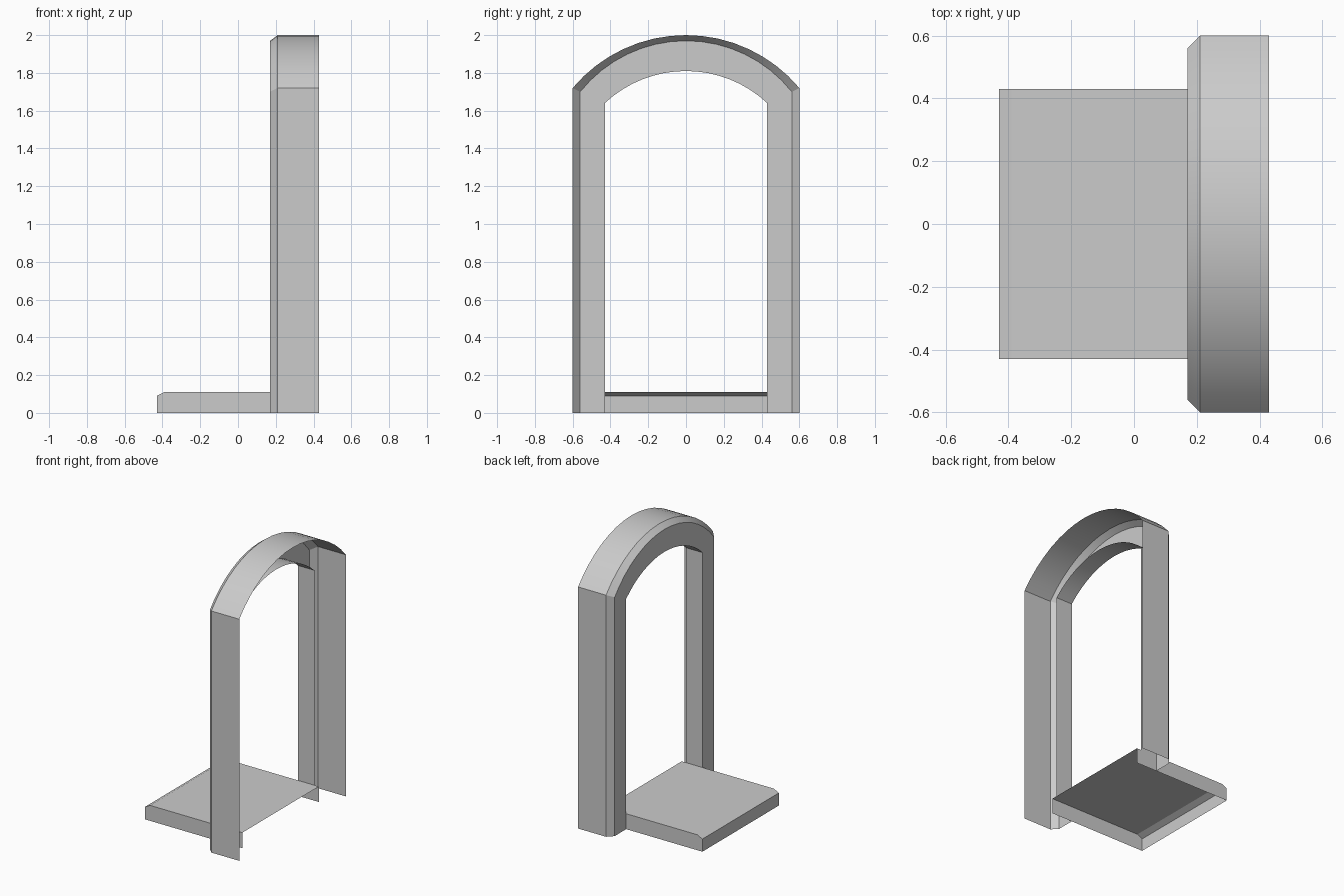
import bpy, bmesh, math

cube = bpy.data.objects.get("Cube")
if cube:
    bpy.data.objects.remove(cube, do_unlink=True)

SEGMENTS = 16

stone = bpy.data.materials.new("plain grey")
stone.use_nodes = True
grey = (0.6, 0.6, 0.6, 1)
stone.diffuse_color = grey
stone.node_tree.nodes["Principled BSDF"].inputs["Base Color"].default_value = grey


def arch_outline(half, spring, top):
    """Jamb foot, segmental arch, jamb foot, as (y, z) pairs."""
    rise = top - spring
    radius = (half ** 2 + rise ** 2) / (2 * rise)
    sweep = math.asin(half / radius)
    pts = [(-half, 0)]
    for i in range(SEGMENTS + 1):
        a = sweep * (2 * i / SEGMENTS - 1)
        pts.append((radius * math.sin(a), top - radius + radius * math.cos(a)))
    return pts + [(half, 0)]


def loft(name, rings):
    """Open skin between successive rings of equal length."""
    bm = bmesh.new()
    rows = [[bm.verts.new(p) for p in ring] for ring in rings]
    for a, b in zip(rows, rows[1:]):
        for i in range(len(a) - 1):
            bm.faces.new((a[i], a[i + 1], b[i + 1], b[i]))
    mesh = bpy.data.meshes.new(name)
    bm.to_mesh(mesh)
    bm.free()
    mesh.materials.append(stone)
    obj = bpy.data.objects.new(name, mesh)
    bpy.context.collection.objects.link(obj)
    bpy.ops.object.select_all(action='DESELECT')
    obj.select_set(True)
    bpy.context.view_layer.objects.active = obj
    bpy.ops.object.shade_smooth_by_angle(angle=math.radians(28))
    return obj


# Door surround: outer band, chamfer, flat face, inner reveal (open at the back)
outer = arch_outline(0.6, 1.72, 2.0)
edge = arch_outline(0.56, 1.70, 1.97)
inner = arch_outline(0.43, 1.64, 1.81)
sections = [(0.43, outer), (0.21, outer), (0.17, edge), (0.17, inner), (0.30, inner)]
loft("door_surround", [[(x, y, z) for y, z in ring] for x, ring in sections][::-1])

# Doorstep: hollow slab with a bevelled front edge, open below and at the back
W, BACK, FRONT, BEVEL = 0.43, 0.335, -0.43, -0.39
H, LIP = 0.11, 0.09
bm = bmesh.new()
profile = [(BACK, 0), (BACK, H), (BEVEL, H), (FRONT, LIP), (FRONT, 0)]
right, left = [[bm.verts.new((x, y, z)) for x, z in profile] for y in (-W, W)]
for i in range(1, 4):
    bm.faces.new((right[i], left[i], left[i + 1], right[i + 1]))
bm.faces.new(right)
bm.faces.new(left[::-1])
bmesh.ops.recalc_face_normals(bm, faces=bm.faces)
if max(bm.faces, key=lambda f: f.calc_center_median().z).normal.z < 0:
    bmesh.ops.reverse_faces(bm, faces=bm.faces)
mesh = bpy.data.meshes.new("doorstep")
bm.to_mesh(mesh)
bm.free()
mesh.materials.append(stone)
bpy.context.collection.objects.link(bpy.data.objects.new("doorstep", mesh))
